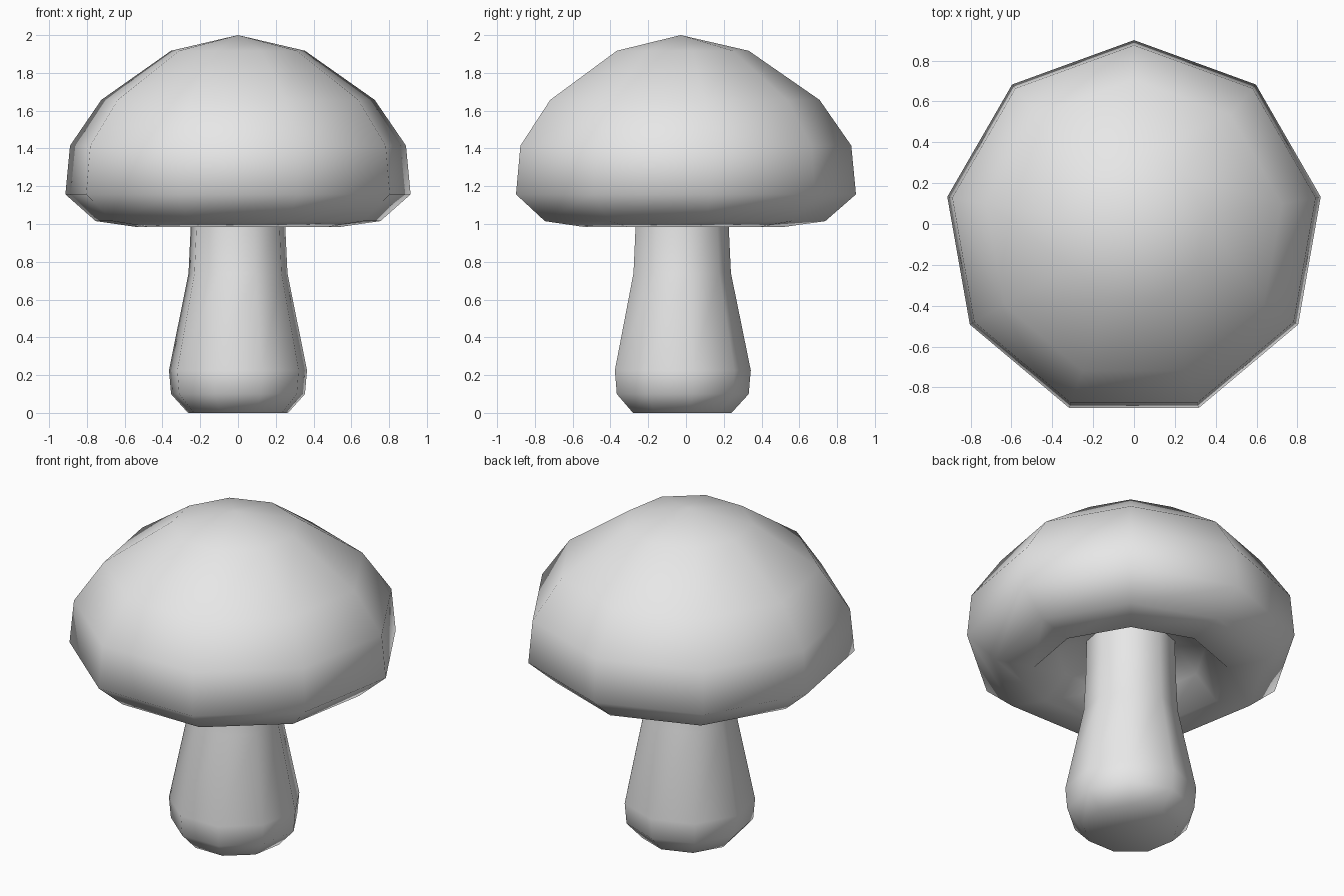
import bpy, bmesh
from math import cos, sin, pi

cube = bpy.data.objects.get("Cube")
if cube:
    bpy.data.objects.remove(cube, do_unlink=True)

SIDES = 9
CENTRE_Y = -0.028  # puts the nine-sided bounds on the origin

grey = bpy.data.materials.new("plain grey")
grey.use_nodes = True
grey.diffuse_color = (0.8, 0.8, 0.8, 1)
grey.node_tree.nodes["Principled BSDF"].inputs["Base Color"].default_value = (0.8, 0.8, 0.8, 1)


def lathe(name, profile):
    """Spin (radius, height) points, bottom to top; radius 0 makes a pole."""
    bm = bmesh.new()
    rings = []
    for r, z in profile:
        count = SIDES if r else 1
        angles = [pi / 2 + 2 * pi * i / SIDES for i in range(count)]
        rings.append([bm.verts.new((r * cos(a), CENTRE_Y + r * sin(a), z)) for a in angles])
    for low, high in zip(rings, rings[1:]):
        for i in range(SIDES):
            j = (i + 1) % SIDES
            corners = [low[i % len(low)], low[j % len(low)],
                       high[j % len(high)], high[i % len(high)]]
            bm.faces.new(list(dict.fromkeys(corners)))
    bmesh.ops.recalc_face_normals(bm, faces=bm.faces)
    for face in bm.faces:
        face.smooth = True
    mesh = bpy.data.meshes.new(name)
    bm.to_mesh(mesh)
    bm.free()
    mesh.materials.append(grey)
    obj = bpy.data.objects.new(name, mesh)
    bpy.context.collection.objects.link(obj)
    return obj


# Stem: bulbous foot narrowing up into the hollow of the cap
lathe("stem", [(0, 0), (0.269, 0), (0.36, 0.1), (0.371, 0.225),
               (0.266, 0.74), (0.254, 0.99), (0.25, 1.2)])

# Cap: hollow underside, rolled rim and dome
lathe("cap", [(0, 1.21), (0.24, 1.19), (0.42, 1.12), (0.55, 0.985), (0.765, 1.015),
              (0.928, 1.157), (0.903, 1.415), (0.735, 1.657),
              (0.36, 1.917), (0, 2.0)])
